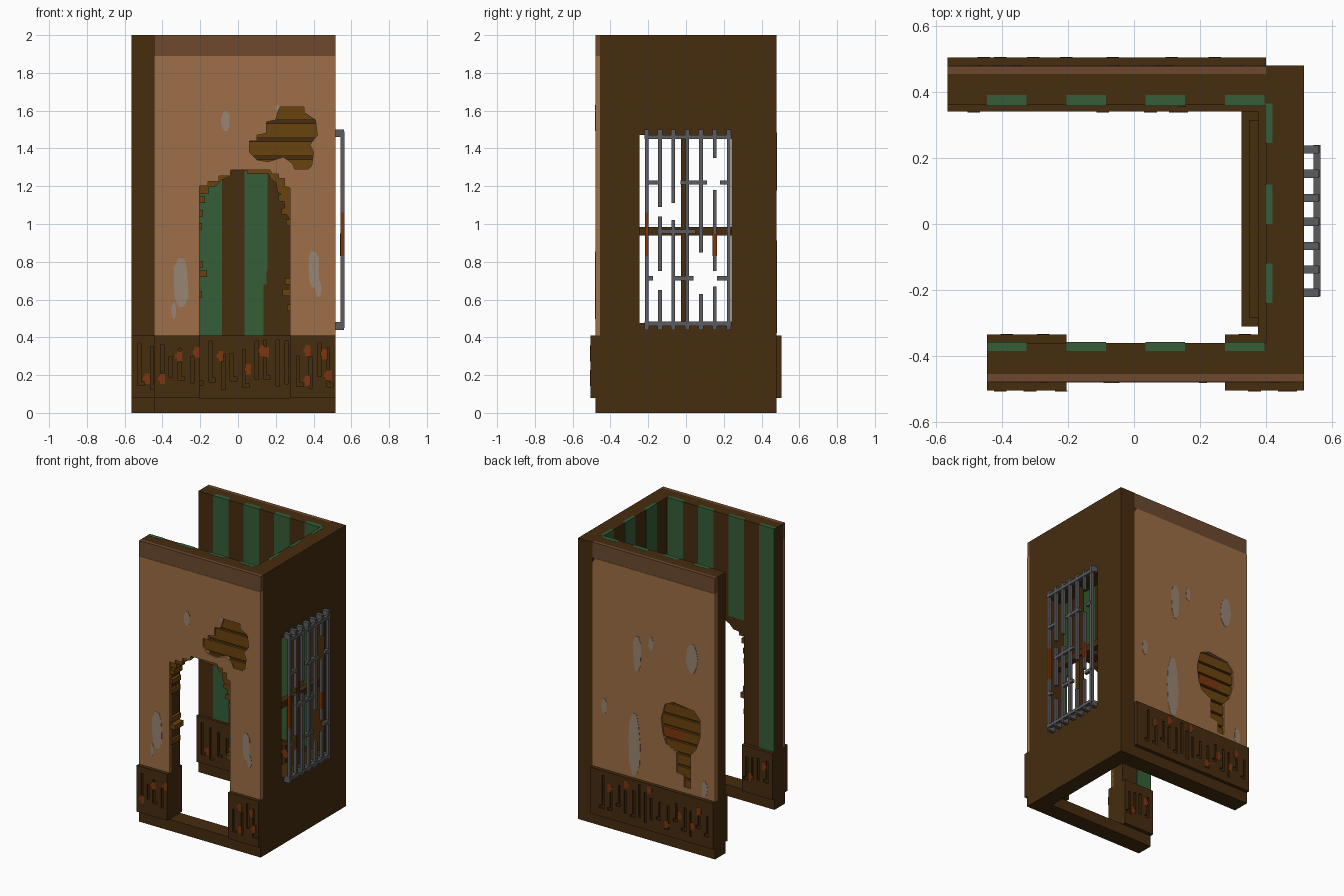
import bpy, bmesh, math, random

cube = bpy.data.objects.get("Cube")
if cube:
    bpy.data.objects.remove(cube, do_unlink=True)
random.seed(4)


def material(name, rgb):
    lin = [(c / 255 / 12.92) if c < 11 else ((c / 255 + 0.055) / 1.055) ** 2.4 for c in rgb]
    m = bpy.data.materials.new(name)
    m.use_nodes = True
    m.diffuse_color = (*lin, 1)
    m.node_tree.nodes["Principled BSDF"].inputs["Base Color"].default_value = (*lin, 1)
    return m


WOOD = material("dark wood", (70, 44, 15))
PLASTER = material("tan plaster", (157, 110, 71))
BAND = material("brown band", (109, 73, 47))
GREEN = material("green wallpaper", (53, 94, 55))
LATH = material("lath wood", (106, 67, 15))
STAIN = material("grey stain", (153, 133, 115))
IRON = material("grey iron", (92, 92, 95))
RUST = material("rust", (124, 53, 16))


def finish(name, bm, mat):
    bmesh.ops.recalc_face_normals(bm, faces=bm.faces[:])
    me = bpy.data.meshes.new(name)
    bm.to_mesh(me)
    bm.free()
    me.materials.append(mat)
    ob = bpy.data.objects.new(name, me)
    bpy.context.collection.objects.link(ob)
    return ob


def boxes(name, mat, items):
    """Each item is x0, x1, y0, y1, z0, z1."""
    bm = bmesh.new()
    for x0, x1, y0, y1, z0, z1 in items:
        vs = bmesh.ops.create_cube(bm, size=1)["verts"]
        bmesh.ops.scale(bm, vec=(x1 - x0, y1 - y0, z1 - z0), verts=vs)
        bmesh.ops.translate(bm, vec=((x0 + x1) / 2, (y0 + y1) / 2, (z0 + z1) / 2), verts=vs)
    return finish(name, bm, mat)


def rect(a0, a1, z0, z1):
    return [(a0, z0), (a1, z0), (a1, z1), (a0, z1)]


def sheet(name, mat, loops, lo, hi, axis="y"):
    """Solid sheet: the first loop is the outline, the others are holes."""
    def at(p, d):
        return (p[0], d, p[1]) if axis == "y" else (d, p[0], p[1])
    bm = bmesh.new()
    rim, twin = [], {}
    for loop in loops:
        a = [bm.verts.new(at(p, lo)) for p in loop]
        b = [bm.verts.new(at(p, hi)) for p in loop]
        twin.update(zip(a, b))
        rim += [bm.edges.new((a[i - 1], a[i])) for i in range(len(a))]
    bmesh.ops.triangle_fill(bm, edges=rim, use_beauty=True)
    for f in bm.faces[:]:
        bm.faces.new([twin[v] for v in reversed(f.verts)])
    for e in rim:
        u, v = e.verts
        bm.faces.new((u, v, twin[v], twin[u]))
    return finish(name, bm, mat)


def skirting(name, x0, x1, faces, y0, y1):
    """Solid plinth with a slotted layer on each face named in faces."""
    t = 0.012
    boxes(name, WOOD, [(x0, x1, y0 + t * ("front" in faces), y1 - t * ("back" in faces), 0.08, 0.41)])
    for side in faces:
        slots = []
        x = x0 + 0.035
        while x < x1 - 0.04:
            lo, hi = random.uniform(0.12, 0.2), random.uniform(0.29, 0.39)
            if random.random() < 0.4:      # L-shaped slot
                slots.append([(x, lo), (x + 0.036, lo), (x + 0.036, lo + 0.02),
                              (x + 0.016, lo + 0.02), (x + 0.016, hi), (x, hi)])
                x += 0.02
            else:
                slots.append(rect(x, x + 0.018, lo, hi))
            x += 0.046
        d = y0 if side == "front" else y1 - t
        sheet(name + "_" + side + "_slots", WOOD, [rect(x0, x1, 0.08, 0.41)] + slots, d, d + t)


# Front wall with the ragged doorway
arch = [(-0.205, 0.41), (-0.205, 1.17), (-0.19, 1.19), (-0.12, 1.2), (-0.09, 1.23), (-0.05, 1.25),
        (-0.03, 1.28), (0.16, 1.28), (0.17, 1.24), (0.2, 1.22), (0.21, 1.17), (0.24, 1.15),
        (0.25, 1.06), (0.275, 1.02), (0.275, 0.41)]
torn = [(-0.205, 0.41), (-0.205, 1.2), (-0.16, 1.2), (-0.16, 1.225), (-0.1, 1.225), (-0.1, 1.255),
        (-0.04, 1.255), (-0.04, 1.285), (0.17, 1.285), (0.18, 1.265), (0.215, 1.265), (0.215, 1.24),
        (0.245, 1.24), (0.245, 1.2), (0.275, 1.19), (0.275, 0.41)]
front_patch = [(0.06, 1.38), (0.06, 1.44), (0.1, 1.44), (0.1, 1.47), (0.15, 1.48), (0.15, 1.54),
               (0.2, 1.55), (0.22, 1.62), (0.35, 1.62), (0.35, 1.59), (0.41, 1.55), (0.42, 1.47),
               (0.38, 1.42), (0.4, 1.38), (0.39, 1.31), (0.37, 1.29), (0.3, 1.29), (0.29, 1.32),
               (0.24, 1.355), (0.16, 1.33), (0.1, 1.34)]
sheet("front_wall", WOOD, [arch + [(0.4, 0.41), (0.4, 2), (-0.445, 2), (-0.445, 0.41)]], -0.455, -0.36)
sheet("door_lath_rim", LATH, [arch + [(0.32, 0.41), (0.32, 1.31), (-0.25, 1.31), (-0.25, 0.41)]],
      -0.468, -0.45)
sheet("front_plaster", PLASTER,
      [torn + [(0.515, 0.41), (0.515, 1.89), (-0.445, 1.89), (-0.445, 0.41)], front_patch], -0.48, -0.455)
boxes("front_top_band", BAND, [(-0.445, 0.515, -0.478, -0.455, 1.89, 2)])
boxes("threshold", WOOD, [(-0.445, 0.515, -0.48, -0.36, 0, 0.08)])
boxes("door_lath_ends", LATH,
      [(-0.21, x, -0.47, -0.375, z, z + 0.035) for x, z in
       ((-0.19, 0.61), (-0.165, 0.72), (-0.185, 0.77), (-0.19, 0.97), (-0.185, 1.04), (-0.175, 1.11), (-0.155, 1.16))]
      + [(x, 0.28, -0.47, -0.375, z, z + 0.035) for x, z in
         ((0.26, 0.54), (0.235, 0.62), (0.25, 0.68), (0.255, 0.99), (0.23, 1.05), (0.215, 1.12))])

# Back wall
back_patch = [(-0.14, 0.89), (-0.17, 1.0), (-0.24, 1.03), (-0.4, 1.01), (-0.445, 0.96), (-0.445, 0.83),
              (-0.415, 0.74), (-0.37, 0.69), (-0.37, 0.45), (-0.32, 0.45), (-0.32, 0.53), (-0.26, 0.54),
              (-0.26, 0.68), (-0.18, 0.72), (-0.155, 0.78)]
boxes("back_wall", WOOD, [(-0.565, 0.4, 0.36, 0.455, 0.41, 2), (-0.565, 0.4, 0.36, 0.48, 0, 0.08)])
sheet("back_plaster", PLASTER, [[(-0.565, 0.41), (0.4, 0.41), (0.4, 1.86), (0.375, 1.89), (-0.565, 1.89)],
                                back_patch], 0.455, 0.48)
boxes("back_top_band", BAND, [(-0.565, 0.4, 0.455, 0.478, 1.89, 2)])
boxes("back_corner_fill", WOOD, [(0.37, 0.401, 0.45, 0.476, 1.85, 1.89)])

# Lath strips showing through the broken plaster
boxes("front_laths", LATH, [(0.05, 0.43, -0.47, -0.45, z, z + 0.077) for z in (1.265, 1.36, 1.455, 1.55)])
boxes("back_laths", LATH, [(-0.455, -0.13, 0.45, 0.47, 0.43 + 0.085 * i, 0.5 + 0.085 * i) for i in range(7)])
boxes("back_rusty_lath", RUST, [(-0.33, -0.16, 0.468, 0.473, 0.77, 0.84)])

# Side wall with the window opening
sheet("side_wall", WOOD, [rect(-0.455, 0.48, 0, 2), rect(-0.245, 0.24, 0.475, 1.47)], 0.4, 0.515, "x")
boxes("window_mullions", WOOD, [(0.44, 0.48, -0.0275, 0.0125, 0.475, 1.47), (0.44, 0.48, -0.245, 0.24, 0.94, 0.985)])
boxes("side_inner_plinth", WOOD, [(0.375, 0.4, -0.335, 0.34, 0.08, 0.41), (0.35, 0.4, -0.285, 0.315, 0.08, 0.38),
                                  (0.325, 0.4, -0.31, 0.34, 0.08, 0.34)])

# Skirtings
skirting("front_left_skirting", 0.275, 0.515, ("front", "back"), -0.505, -0.335)
skirting("front_right_skirting", -0.445, -0.205, ("front", "back"), -0.505, -0.335)
skirting("back_skirting", -0.565, 0.4, ("front", "back"), 0.34, 0.505)


def rust(name, y, spots):
    boxes(name, RUST, [(x - 0.014, x + 0.014, y - 0.001, y + 0.001, z - 0.028, z + 0.028) for x, z in spots]
          + [(x - 0.024, x + 0.006, y - 0.001, y + 0.001, z - 0.01, z + 0.012) for x, z in spots])


rust("front_skirting_rust", -0.506, [(-0.31, 0.3), (-0.215, 0.32), (-0.4, 0.18), (0.37, 0.33), (0.37, 0.17), (0.48, 0.2), (0.46, 0.31)])
rust("inner_skirting_rust", 0.339, [(-0.48, 0.18), (-0.09, 0.3), (0.055, 0.23), (0.13, 0.33), (0.15, 0.32)])
rust("back_skirting_rust", 0.5055, [(-0.06, 0.37), (0.12, 0.36), (-0.3, 0.25), (0.25, 0.3), (-0.45, 0.32), (-0.2, 0.16), (-0.4, 0.2)])
rust("inner_front_rust", -0.334, [(-0.38, 0.3), (-0.27, 0.2), (0.34, 0.25)])

# Green wallpaper stripes inside
stripes = []
for x in (-0.445, -0.205, 0.035, 0.275):
    stripes.append((x, x + 0.12, 0.357, 0.39, 0.41, 2.001))
for x in (-0.445, 0.275):
    stripes.append((x, x + 0.12, -0.385, -0.357, 0.41, 2.001))
for x in (-0.205, 0.035):
    stripes.append((x, x + 0.12, -0.385, -0.357, 1.285, 2.001))
stripes.append((0.397, 0.42, 0.245, 0.365, 0.41, 2.001))
for y in (-0.24, 0):
    stripes += [(0.397, 0.42, y, y + 0.12, 0.41, 0.475), (0.397, 0.42, y, y + 0.12, 1.47, 2.001)]
boxes("wallpaper_stripes", GREEN, stripes)
boxes("wallpaper_tear", WOOD, [(0.135, 0.157, 0.354, 0.358, 0.41, 0.68), (0.15, 0.157, 0.354, 0.358, 0.68, 0.75)])


# Damp stains on the plaster: x, z, width, height
def stains(name, y, spots):
    for i, (x, z, w, h) in enumerate(spots):
        ring = [(x + w / 2 * math.cos(a) * random.uniform(0.75, 1.1), z + h / 2 * math.sin(a))
                for a in (k * math.tau / 10 for k in range(10))]
        sheet(f"{name}_{i + 1}", STAIN, [ring], y - 0.002, y + 0.002)


stains("front_stain", -0.48, [(-0.065, 1.545, 0.05, 0.11), (-0.3, 0.69, 0.09, 0.27), (-0.34, 0.54, 0.025, 0.09),
                              (0.4, 0.76, 0.07, 0.2), (0.425, 0.66, 0.035, 0.1), (0.21, 1.615, 0.025, 0.03)])
stains("back_stain", 0.48, [(0.05, 1.3, 0.08, 0.26), (-0.385, 1.38, 0.09, 0.22), (-0.06, 1.4, 0.04, 0.1),
                            (0.31, 0.86, 0.05, 0.11), (0.07, 0.65, 0.11, 0.46), (-0.48, 0.48, 0.05, 0.12)])

# Broken iron grille: bar position and its remaining height ranges
bars = {-0.208: [(0.45, 0.83), (1.06, 1.49)], -0.138: [(0.45, 0.65), (0.75, 1.04), (1.09, 1.49)],
        -0.067: [(0.45, 1.02), (1.11, 1.49)], 0.007: [(0.45, 1.49)],
        0.079: [(0.45, 0.63), (0.85, 1.49)], 0.152: [(0.45, 0.67), (0.75, 1.18), (1.35, 1.49)],
        0.226: [(0.45, 1.49)]}
iron = [(0.542, 0.563, y - 0.01, y + 0.01, a, b) for y, parts in bars.items() for a, b in parts]
iron += [(0.515, 0.56, y - 0.0125, y + 0.0125, z, z + 0.04) for y in bars for z in (0.44, 1.46)]
cross = [(-0.22, 0.24, 0.472), (-0.22, 0.24, 1.46), (-0.21, -0.14, 1.22), (-0.03, 0.11, 1.22), (0.18, 0.23, 1.22),
         (-0.15, 0.05, 0.96), (-0.21, -0.175, 0.713), (-0.06, 0.04, 0.713), (0.165, 0.23, 0.713)]
iron += [(0.544, 0.565, a, b, z - 0.011, z + 0.011) for a, b, z in cross]
boxes("window_grille", IRON, iron)
boxes("grille_rusty_bars", RUST, [(0.542, 0.563, -0.218, -0.198, 0.83, 1.06), (0.541, 0.564, 0.141, 0.163, 0.83, 0.95)])
